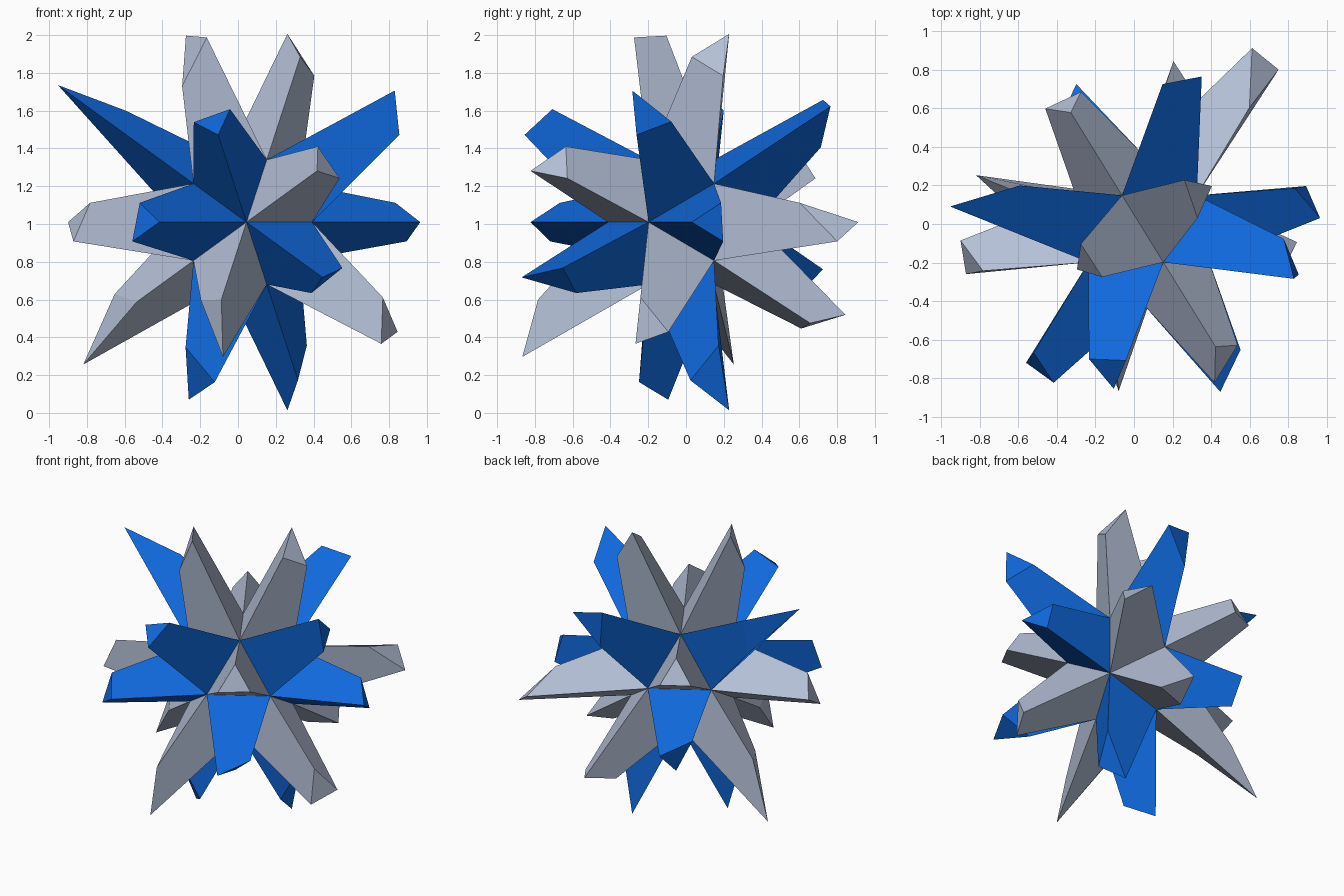
import bpy, bmesh
from math import cos, sin, pi, sqrt
from mathutils import Vector

cube = bpy.data.objects.get("Cube")
if cube:
    bpy.data.objects.remove(cube)

CENTRE = Vector((0.045, -0.025, 1.01))
RADIUS = 0.388
TAPER = 0.5


def material(name, colour):
    mat = bpy.data.materials.new(name)
    mat.use_nodes = True
    mat.diffuse_color = (*colour, 1)
    mat.node_tree.nodes["Principled BSDF"].inputs["Base Color"].default_value = (*colour, 1)
    return mat


materials = {"grey": material("pale grey", (0.46, 0.53, 0.68)),
             "blue": material("bright blue", (0.005, 0.14, 0.72))}


def ring(y, start):
    """Five core corners around the front-back axis."""
    r = RADIUS * 2 / sqrt(5)
    angles = [start + i * 2 * pi / 5 for i in range(5)]
    return [Vector((r * cos(a), y, r * sin(a))) for a in angles]


# Corners of the icosahedral core, with its poles to the front and back
level = RADIUS / sqrt(5)
front, back = Vector((0, -RADIUS, 0)), Vector((0, RADIUS, 0))
front_ring = ring(-level, 0)
back_ring = ring(level, pi / 5)


def spike(name, corners, reaches, colour):
    """Tapered three-sided spike on one core face, with a slanted cut tip."""
    normal = sum(corners, Vector()).normalized()
    bm = bmesh.new()
    base = [bm.verts.new(CENTRE + c) for c in corners]
    tip = [bm.verts.new(CENTRE + c * TAPER + normal * g)
           for c, g in zip(corners, reaches)]
    bm.faces.new(base)
    bm.faces.new(tip)
    for i in range(3):
        j = (i + 1) % 3
        bm.faces.new((base[i], base[j], tip[j], tip[i]))
    bmesh.ops.recalc_face_normals(bm, faces=bm.faces)
    mesh = bpy.data.meshes.new(name)
    bm.to_mesh(mesh)
    bm.free()
    mesh.materials.append(materials[colour])
    bpy.context.collection.objects.link(bpy.data.objects.new(name, mesh))


# Reach of each tip corner and colour, going around each belt of faces
belts = {
    "front_spike": [
        (0.76, 0.65, 0.66, "grey"), (0.80, 0.75, 0.74, "blue"),
        (0.76, 0.70, 0.765, "blue"), (0.71, 0.54, 0.95, "grey"),
        (0.82, 0.59, 0.68, "blue")],
    "front_side_spike": [
        (0.80, 0.92, 0.745, "blue"), (0.87, 0.66, 0.88, "grey"),
        (0.70, 0.79, 0.785, "grey"), (0.60, 0.73, 0.83, "blue"),
        (0.83, 0.69, 0.83, "grey")],
    "back_side_spike": [
        (0.72, 0.89, 0.76, "grey"), (0.735, 0.60, 1.08, "blue"),
        (0.66, 1.02, 0.555, "grey"), (0.89, 0.59, 0.72, "blue"),
        (0.72, 0.66, 0.76, "blue")],
    "back_spike": [
        (0.685, 0.885, 0.835, "blue"), (0.65, 0.65, 0.675, "grey"),
        (0.70, 0.56, 0.655, "blue"), (0.85, 0.69, 0.75, "grey"),
        (0.935, 0.93, 0.68, "grey")],
}

for i in range(5):
    j = (i + 1) % 5
    faces = {
        "front_spike": (front, front_ring[i], front_ring[j]),
        "front_side_spike": (front_ring[i], front_ring[j], back_ring[i]),
        "back_side_spike": (back_ring[i], back_ring[j], front_ring[j]),
        "back_spike": (back, back_ring[i], back_ring[j]),
    }
    for name, corners in faces.items():
        *reaches, colour = belts[name][i]
        spike(f"{name}_{i + 1}", corners, reaches, colour)
